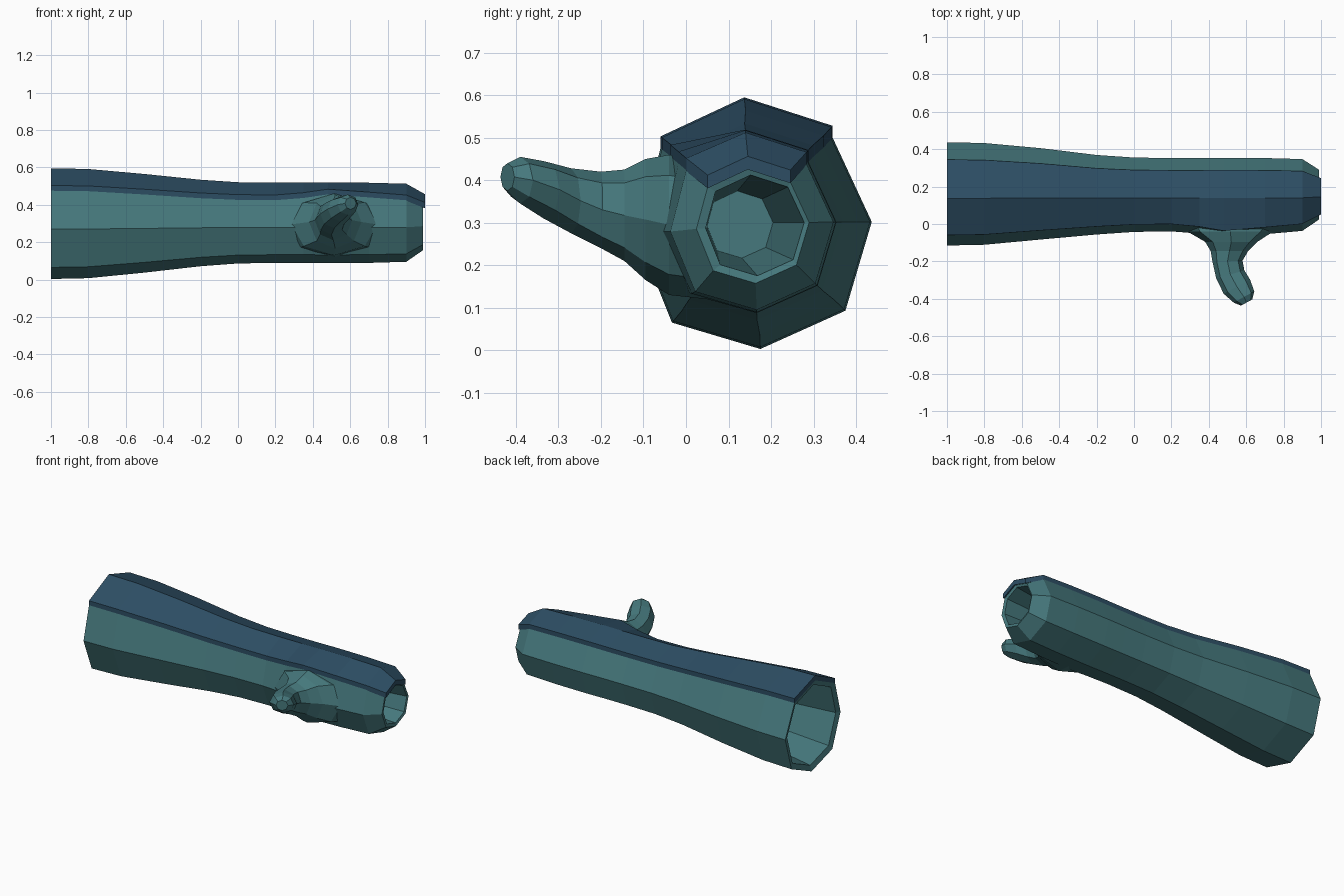
import bpy, bmesh, math

if "Cube" in bpy.data.objects:
    bpy.data.objects.remove(bpy.data.objects["Cube"])

CY, CZ = 0.163, 0.30  # log axis

def material(name, color):
    m = bpy.data.materials.new(name)
    m.diffuse_color = (*color, 1)
    m.use_nodes = True
    m.node_tree.nodes["Principled BSDF"].inputs["Base Color"].default_value = m.diffuse_color
    return m

def loft(name, rings, mat):
    """Closed skin through rings of equal point count, capped at both ends."""
    bm = bmesh.new()
    vs = [[bm.verts.new(p) for p in r] for r in rings]
    n = len(vs[0])
    for a, b in zip(vs, vs[1:]):
        for i in range(n):
            j = (i + 1) % n
            bm.faces.new((a[i], a[j], b[j], b[i]))
    bm.faces.new(vs[0])
    bm.faces.new(vs[-1])
    bmesh.ops.recalc_face_normals(bm, faces=bm.faces)
    me = bpy.data.meshes.new(name)
    bm.to_mesh(me)
    bm.free()
    me.materials.append(mat)
    ob = bpy.data.objects.new(name, me)
    bpy.context.collection.objects.link(ob)
    return ob

bark = material("bark", (0.061, 0.19, 0.205))
moss = material("moss", (0.026, 0.076, 0.127))

# Octagonal section at the wide end: front-top, top, back-top, back, ... front
profile = [(-0.06, 0.475), (0.137, 0.567), (0.345, 0.50), (0.437, 0.302),
           (0.375, 0.093), (0.175, 0.003), (-0.033, 0.065), (-0.115, 0.27)]
swell = {0: (-0.035, 0.03), 7: (-0.03, 0.0), 6: (-0.01, 0.0)}

def ring(x, s, shift=0.0, bulge=0.0):
    pts = []
    for i, (y, z) in enumerate(profile):
        dy, dz = swell.get(i, (0, 0))
        pts.append((x, CY + s * (y - CY) + shift + dy * bulge,
                    CZ + s * (z - CZ) + dz * bulge))
    return pts

# Log outside, with a slight swelling where the branch grows
stations = [(-1, 1, 0), (-0.8, 0.985, 0), (-0.5, 0.885, 0), (-0.2, 0.77, 0),
            (0, 0.72, 0), (0.2, 0.71, 0), (0.35, 0.71, 0.4), (0.48, 0.715, 1),
            (0.7, 0.71, 0.5), (0.9, 0.69, 0.1), (0.99, 0.48, 0)]
outer = [ring(x, s, -0.005 if x > -0.3 else 0, b) for x, s, b in stations]

# Hollow ends are part of the same skin
left_hole = [ring(-0.3, 0.52), ring(-0.99, 0.88)]
right_hole = [ring(0.985, 0.42), ring(0.5, 0.28, -0.035)]
loft("log", left_hole + outer + right_hole, bark)

# Moss strip lying on the two top faces
strip = []
for r in outer:
    under = r[:3]
    if r is outer[-1]:
        under = [(1.0, y, z) for _, y, z in under]
    over = [(x, y, z + 0.028) for x, y, z in reversed(under)]
    strip.append([(x, y, z - 0.003) for x, y, z in under] + over)
loft("moss", strip, moss)

# Branch: (centre x, y, half width, z low, z high, sideways tilt)
branch = [(0.52, 0.05, 0.30, 0.12, 0.44, 0), (0.515, -0.04, 0.23, 0.13, 0.46, 0),
          (0.52, -0.095, 0.14, 0.165, 0.45, 0), (0.51, -0.145, 0.10, 0.21, 0.425, 0),
          (0.50, -0.20, 0.08, 0.24, 0.42, 0.05), (0.515, -0.27, 0.075, 0.275, 0.428, 0.3),
          (0.55, -0.335, 0.07, 0.31, 0.445, 0.55), (0.588, -0.39, 0.055, 0.345, 0.455, 0.55),
          (0.602, -0.42, 0.03, 0.375, 0.44, 0.55)]
rings = []
for cx, cy, w, lo, hi, tilt in branch:
    pts = []
    for k in range(8):
        a = math.tau * k / 8
        dx = w * math.cos(a)
        pts.append((cx + dx, cy + tilt * dx,
                    (lo + hi) / 2 + (hi - lo) / 2 * math.sin(a)))
    rings.append(pts)
loft("branch", rings, bark)
